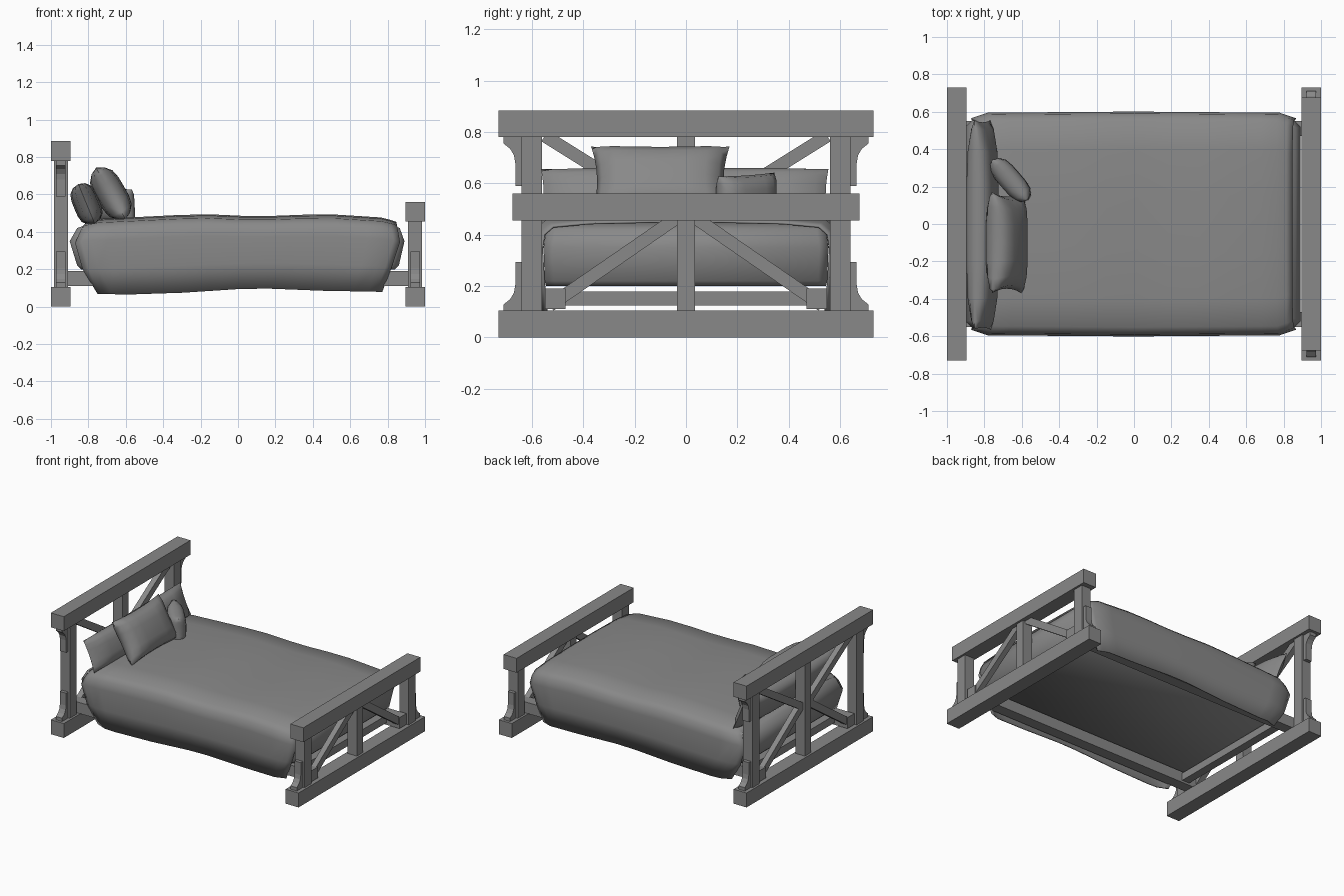
import bpy, bmesh, math
from mathutils import Vector, Matrix

cube = bpy.data.objects.get("Cube")
if cube:
    bpy.data.objects.remove(cube, do_unlink=True)

grey = bpy.data.materials.new("plain_grey")
grey.use_nodes = True
colour = (0.25, 0.25, 0.25, 1)
grey.diffuse_color = colour
grey.node_tree.nodes["Principled BSDF"].inputs["Base Color"].default_value = colour


def finish(name, bm, smooth=None):
    bmesh.ops.recalc_face_normals(bm, faces=bm.faces)
    mesh = bpy.data.meshes.new(name)
    bm.to_mesh(mesh)
    bm.free()
    mesh.materials.append(grey)
    obj = bpy.data.objects.new(name, mesh)
    bpy.context.collection.objects.link(obj)
    if smooth:
        bpy.ops.object.select_all(action='DESELECT')
        obj.select_set(True)
        bpy.context.view_layer.objects.active = obj
        bpy.ops.object.shade_smooth_by_angle(angle=math.radians(smooth))
    return obj


def box(name, x, y, z):
    """Box from three (low, high) ranges."""
    bm = bmesh.new()
    spans = (x, y, z)
    size = [b - a for a, b in spans]
    mid = Vector([(a + b) / 2 for a, b in spans])
    bmesh.ops.create_cube(bm, size=1, matrix=Matrix.Translation(mid) @ Matrix.Diagonal((*size, 1)))
    return finish(name, bm)


def plate(name, profile, x, thick):
    """Outline in the y-z plane, extruded along x."""
    bm = bmesh.new()
    face = bm.faces.new([bm.verts.new((x - thick / 2, y, z)) for y, z in profile])
    ext = bmesh.ops.extrude_face_region(bm, geom=[face])
    bmesh.ops.translate(bm, vec=(thick, 0, 0),
                        verts=[v for v in ext["geom"] if isinstance(v, bmesh.types.BMVert)])
    return finish(name, bm)


def brace(name, x, a, b, width=0.05):
    a, b = Vector(a), Vector(b)
    d = (b - a).normalized()
    n = Vector((-d.y, d.x)) * width / 2
    plate(name, [a + n, b + n, b - n, a - n], x, 0.04)


def interp(keys, t):
    for (a, va), (b, vb) in zip(keys, keys[1:]):
        if t <= b:
            return va + (vb - va) * max(0, (t - a) / (b - a))
    return keys[-1][1]


# Head and foot boards
bracket = [(0.63, 0), (0.71, 0), (0.71, 0.025), (0.685, 0.045), (0.67, 0.07),
           (0.665, 0.1), (0.665, 0.19), (0.63, 0.19)]
for end, side, top, half in (("head", -1, 0.885, 0.73), ("foot", 1, 0.56, 0.675)):
    cx = side * 0.9475
    under = top - 0.105
    beam_x, post_x = (cx - 0.0525, cx + 0.0525), (cx - 0.0375, cx + 0.0375)
    box(end + "_bottom_beam", beam_x, (-0.73, 0.73), (0, 0.105))
    box(end + "_top_beam", beam_x, (-half, half), (under, top))
    box(end + "_centre_post", post_x, (-0.035, 0.035), (0.1, under + 0.01))
    for s, label in ((-1, "right"), (1, "left")):
        tag = f"{end}_{label}_"
        box(tag + "post", post_x, sorted((s * 0.56, s * 0.64)), (0.1, under + 0.01))
        brace(tag + "lower_brace", cx, (s * 0.03, 0.47), (s * 0.53, 0.125))
        plate(tag + "lower_bracket", [(s * y, 0.104 + z) for y, z in bracket], cx, 0.05)
        if end == "head":
            brace(tag + "upper_brace", cx, (s * 0.03, 0.46), (s * 0.55, 0.785))
            plate(tag + "upper_bracket", [(s * y, under - z) for y, z in bracket], cx, 0.05)

# Bed frame
for s, label in ((-1, "right"), (1, "left")):
    box(label + "_side_rail", (-0.975, 0.975), sorted((s * 0.47, s * 0.55)), (0.11, 0.19))
for s, label in ((-1, "head"), (1, "foot")):
    box(label + "_cross_rail", sorted((s * 0.81, s * 0.87)), (-0.48, 0.48), (0.125, 0.18))

# Mattress: stacked outlines with clipped corners
bm = bmesh.new()
rings = []
for z, x0, x1, y in ((0.2, -0.84, 0.84, 0.545), (0.22, -0.86, 0.86, 0.55), (0.35, -0.9, 0.89, 0.555),
                     (0.42, -0.86, 0.865, 0.545), (0.445, -0.79, 0.80, 0.52)):
    c = 0.035
    outline = [(x0 + c, -y), (x1 - c, -y), (x1, -y + c), (x1, y - c),
               (x1 - c, y), (x0 + c, y), (x0, y - c), (x0, -y + c)]
    rings.append([bm.verts.new((px, py, z)) for px, py in outline])
for a, b in zip(rings, rings[1:]):
    for i in range(len(a)):
        j = (i + 1) % len(a)
        bm.faces.new((a[i], a[j], b[j], b[i]))
bm.faces.new(rings[0])
bm.faces.new(rings[-1])
finish("mattress", bm, 50)

# Blanket draped over both long sides
half_section = [(0.575, 0), (0.588, 0.35), (0.597, 0.72), (0.587, 0.87), (0.55, 0.95), (0.4, 0.985), (0.15, 1)]
section = [(-y, f) for y, f in half_section] + half_section[::-1]
hem = [(0, 0.07), (0.1, 0.065), (0.3, 0.075), (0.55, 0.1), (0.8, 0.085), (1, 0.08)]
crest = [(0, 0.445), (0.04, 0.465), (0.37, 0.492), (0.55, 0.478), (0.77, 0.492), (0.96, 0.472), (1, 0.45)]
head_edge = [(0, -0.75), (0.35, -0.83), (0.72, -0.87), (0.95, -0.83), (1, -0.81)]
foot_edge = [(0, 0.77), (0.35, 0.82), (0.72, 0.865), (1, 0.845)]
pull = [(0, 0.94), (0.05, 0.99), (0.5, 1), (0.95, 0.99), (1, 0.94)]
stations = [0, 0.02, 0.05] + [i / 10 for i in range(1, 10)] + [0.95, 0.98, 1]
bm = bmesh.new()
rows = []
for u in stations:
    low, high = interp(hem, u), interp(crest, u)
    rows.append([bm.verts.new((interp(head_edge, f) * (1 - u) + interp(foot_edge, f) * u,
                               y * interp(pull, u), low + (high - low) * f)) for y, f in section])
for a, b in zip(rows, rows[1:]):
    for i in range(len(section) - 1):
        bm.faces.new((a[i], b[i], b[i + 1], a[i + 1]))
blanket = finish("blanket", bm, 60)
shell = blanket.modifiers.new("thickness", 'SOLIDIFY')
shell.thickness = 0.008
shell.offset = 0


def pillow(name, centre, size, along, up, pinch):
    """Puffed cushion with pointed corners and slightly hollow edges."""
    along, up = Vector(along).normalized(), Vector(up).normalized()
    normal = along.cross(up)
    w, h, t = (s / 2 for s in size)
    n = 8
    bm = bmesh.new()
    for face in (-1, 1):
        grid = []
        for i in range(n + 1):
            u = math.sin((i / n - 0.5) * math.pi)
            line = []
            for j in range(n + 1):
                v = math.sin((j / n - 0.5) * math.pi)
                puff = math.sqrt(max(0, (1 - u ** 4) * (1 - v ** 4)))
                p = (along * u * w * (1 - pinch * (1 - v * v)) + up * v * h * (1 - pinch * (1 - u * u))
                     + normal * face * t * puff)
                line.append(bm.verts.new(Vector(centre) + p))
            grid.append(line)
        for i in range(n):
            for j in range(n):
                bm.faces.new((grid[i][j], grid[i + 1][j], grid[i + 1][j + 1], grid[i][j + 1]))
    bmesh.ops.remove_doubles(bm, verts=bm.verts, dist=0.0005)
    finish(name, bm, 60)


# Pillows
pillow("long_pillow", (-0.81, -0.005, 0.55), (1.12, 0.23, 0.14), (0, 1, 0), (-0.38, 0, 0.92), 0.02)
pillow("middle_pillow", (-0.68, -0.1, 0.605), (0.54, 0.32, 0.16), (0, 1, 0), (-0.5, 0, 0.87), 0.09)
pillow("small_cushion", (-0.66, 0.235, 0.54), (0.29, 0.19, 0.12), (0.65, -0.75, -0.05), (-0.05, 0, 1), 0.04)
